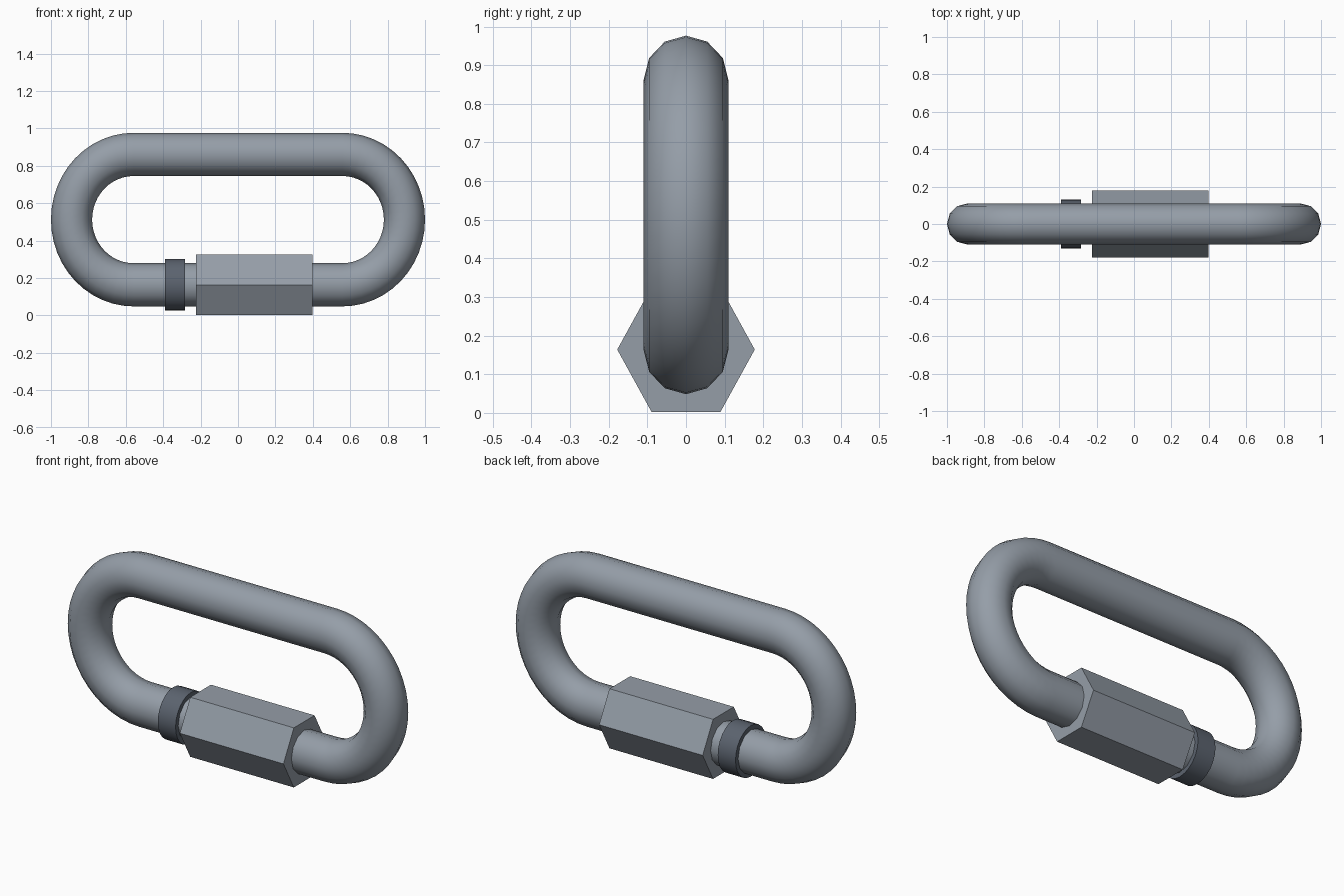
import bpy, bmesh, math
from mathutils import Vector

if "Cube" in bpy.data.objects:
    bpy.data.objects.remove(bpy.data.objects["Cube"])

TALL = 1.05          # slight stretch of all sections in height
ROD = 0.11           # rod radius
BEND = 0.332         # bend radius of the rod centre line
HALF = 0.558         # half length of the straight runs
MID_Z = 0.5125       # height of the link centre
LOW_Z = MID_Z - BEND * TALL


def material(name, rgb):
    m = bpy.data.materials.new(name)
    m.diffuse_color = (*rgb, 1)
    m.use_nodes = True
    m.node_tree.nodes["Principled BSDF"].inputs["Base Color"].default_value = m.diffuse_color
    return m


steel = material("steel grey", (0.30, 0.34, 0.39))
dark = material("dark grey", (0.105, 0.125, 0.158))


def finish(name, bm, mat, angle):
    bmesh.ops.recalc_face_normals(bm, faces=bm.faces)
    me = bpy.data.meshes.new(name)
    bm.to_mesh(me)
    bm.free()
    ob = bpy.data.objects.new(name, me)
    bpy.context.collection.objects.link(ob)
    me.materials.append(mat)
    bpy.ops.object.select_all(action='DESELECT')
    ob.select_set(True)
    bpy.context.view_layer.objects.active = ob
    bpy.ops.object.shade_smooth_by_angle(angle=math.radians(angle))
    return ob


def sleeve(name, x0, x1, radius, hole, sides, mat, angle):
    """Prism along x with a round or polygonal bore."""
    bm = bmesh.new()
    loops = []
    for x, r in ((x0, radius), (x1, radius), (x1, hole), (x0, hole)):
        loops.append([bm.verts.new((x, r * math.cos(a), LOW_Z + TALL * r * math.sin(a)))
                      for a in (2 * math.pi * i / sides for i in range(sides))])
    for k in range(4):
        p, q = loops[k], loops[(k + 1) % 4]
        for i in range(sides):
            j = (i + 1) % sides
            bm.faces.new((p[i], p[j], q[j], q[i]))
    return finish(name, bm, mat, angle)


# Rod bent into a closed oval link
STEPS, SIDES = 24, 12
path = []
for side, start in ((1, -math.pi / 2), (-1, math.pi / 2)):
    for i in range(STEPS + 1):
        a = start + math.pi * i / STEPS
        path.append((side * HALF, Vector((math.cos(a), 0, math.sin(a)))))
bm = bmesh.new()
rings = []
for cx, out in path:
    ring = []
    for k in range(SIDES):
        t = 2 * math.pi * k / SIDES
        p = out * (BEND + ROD * math.cos(t))
        ring.append(bm.verts.new((cx + p.x, ROD * math.sin(t), MID_Z + TALL * p.z)))
    rings.append(ring)
for n, p in enumerate(rings):
    q = rings[(n + 1) % len(rings)]
    for i in range(SIDES):
        j = (i + 1) % SIDES
        bm.faces.new((p[i], p[j], q[j], q[i]))
finish("oval_link", bm, steel, 40)

# Hexagonal locking nut and the dark stop collar
sleeve("hex_nut", -0.225, 0.398, 0.178, 0.10, 6, steel, 30)
sleeve("stop_collar", -0.39, -0.283, 0.132, 0.10, 24, dark, 30)
